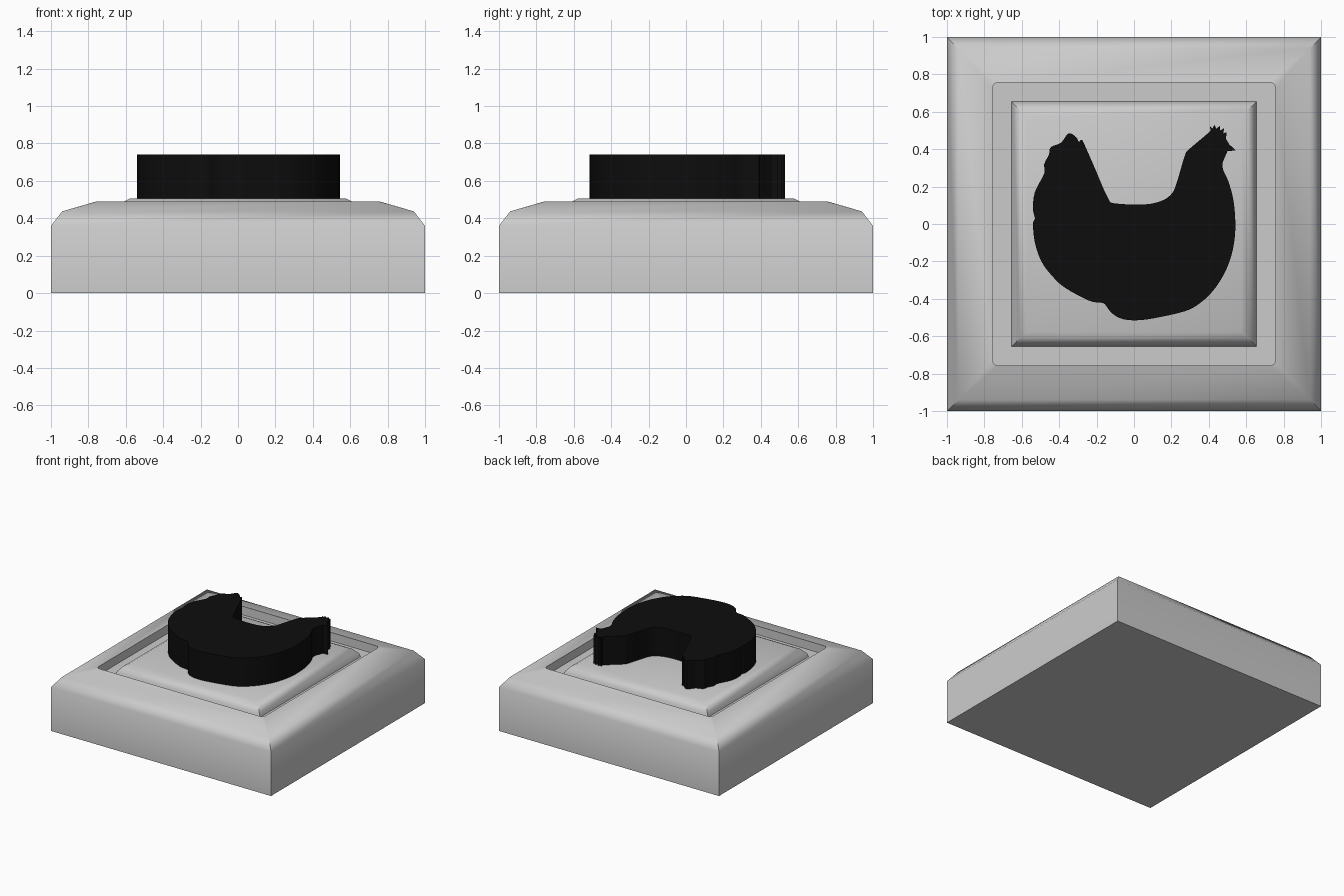
import bpy, bmesh, math
from mathutils import Vector

if "Cube" in bpy.data.objects:
    bpy.data.objects.remove(bpy.data.objects["Cube"])


def finish(bm, name, angle):
    bmesh.ops.remove_doubles(bm, verts=bm.verts, dist=1e-5)
    bmesh.ops.dissolve_degenerate(bm, edges=bm.edges, dist=1e-5)
    me = bpy.data.meshes.new(name)
    bm.to_mesh(me)
    bm.free()
    ob = bpy.data.objects.new(name, me)
    bpy.context.collection.objects.link(ob)
    bpy.ops.object.select_all(action='DESELECT')
    ob.select_set(True)
    bpy.context.view_layer.objects.active = ob
    bpy.ops.object.shade_smooth_by_angle(angle=math.radians(angle))
    return ob


def square_ring(bm, half, z, r, steps=4):
    """Square of given half width with corners rounded by r."""
    ring = []
    for k in range(4):
        mid = math.radians(45 + 90 * k)
        cx = math.copysign(half - r, math.cos(mid))
        cy = math.copysign(half - r, math.sin(mid))
        for i in range(steps + 1):
            a = math.radians(90 * k + 90 * i / steps)
            ring.append(bm.verts.new((cx + r * math.cos(a), cy + r * math.sin(a), z)))
    return ring


def square_loft(name, profile, cap_bottom=False, cap_top=False):
    bm = bmesh.new()
    rings = [square_ring(bm, *p) for p in profile]
    n = len(rings[0])
    for a, b in zip(rings, rings[1:]):
        for i in range(n):
            j = (i + 1) % n
            bm.faces.new((a[i], a[j], b[j], b[i]))
    if cap_bottom:
        bm.faces.new(rings[0][::-1])
    if cap_top:
        bm.faces.new(rings[-1])
    return finish(bm, name, 40)


# Base block: (half width, z, corner radius), ending in the groove floor
square_loft("base", [(1, 0, 0), (1, .36, 0), (.94, .437, 0), (.757, .49, .03),
                     (.757, .42, .03), (.655, .42, 0)], cap_bottom=True)

# Raised centre panel with a softened edge
square_loft("centre_panel", [(.655, .42, 0), (.647, .45, 0), (.61, .49, 0),
                             (.575, .507, 0)], cap_top=True)

# Hen silhouette: body and tail are smoothed, head points stay crisp
head = [(.36, .455), (.395, .485), (.41, .50), (.405, .525), (.42, .51), (.43, .53),
        (.44, .51), (.46, .525), (.46, .50), (.482, .512), (.477, .485), (.495, .49),
        (.492, .455), (.51, .425), (.545, .393), (.50, .39), (.485, .355)]
body = [(.485, .355), (.473, .32), (.48, .28), (.50, .24), (.527, .15), (.54, .05),
        (.54, -.06), (.52, -.17), (.48, -.27), (.42, -.36), (.35, -.425), (.27, -.467),
        (.1, -.505), (0, -.515), (-.07, -.505), (-.12, -.475), (-.155, -.43),
        (-.18, -.42), (-.24, -.41), (-.37, -.34), (-.44, -.275), (-.495, -.20),
        (-.53, -.1), (-.54, 0), (-.53, .03), (-.54, .08), (-.53, .17), (-.48, .27),
        (-.48, .32), (-.455, .37), (-.445, .41), (-.39, .435), (-.35, .485),
        (-.31, .465), (-.295, .44), (-.28, .45), (-.265, .425), (-.21, .30),
        (-.14, .14), (-.10, .11), (.06, .105), (.15, .125), (.2, .16), (.225, .21),
        (.27, .36), (.29, .395), (.36, .455)]


def smooth_path(pts, steps=4):
    """Catmull-Rom curve through the points, end point left out."""
    p = [Vector(q) for q in pts]
    p = [p[0]] + p + [p[-1]]
    out = []
    for a, b, c, d in zip(p, p[1:], p[2:], p[3:]):
        for i in range(steps):
            t = i / steps
            out.append(.5 * (2 * b + (c - a) * t + (2 * a - 5 * b + 4 * c - d) * t * t
                             + (3 * b - a - 3 * c + d) * t ** 3))
    return out


outline = [Vector(q) for q in head[:-1]] + smooth_path(body)
bm = bmesh.new()
low = [bm.verts.new((x, y, .507)) for x, y in outline]
face = bm.faces.new(low)
ext = bmesh.ops.extrude_face_region(bm, geom=[face])
top = [g for g in ext["geom"] if isinstance(g, bmesh.types.BMVert)]
bmesh.ops.translate(bm, verts=top, vec=(0, 0, .233))
bmesh.ops.triangulate(bm, faces=[f for f in bm.faces if len(f.verts) > 4])
bmesh.ops.recalc_face_normals(bm, faces=bm.faces)
hen = finish(bm, "hen_emblem", 30)
black = bpy.data.materials.new("black")
black.diffuse_color = (.004, .004, .004, 1)
black.use_nodes = True
black.node_tree.nodes["Principled BSDF"].inputs["Base Color"].default_value = black.diffuse_color
hen.data.materials.append(black)
